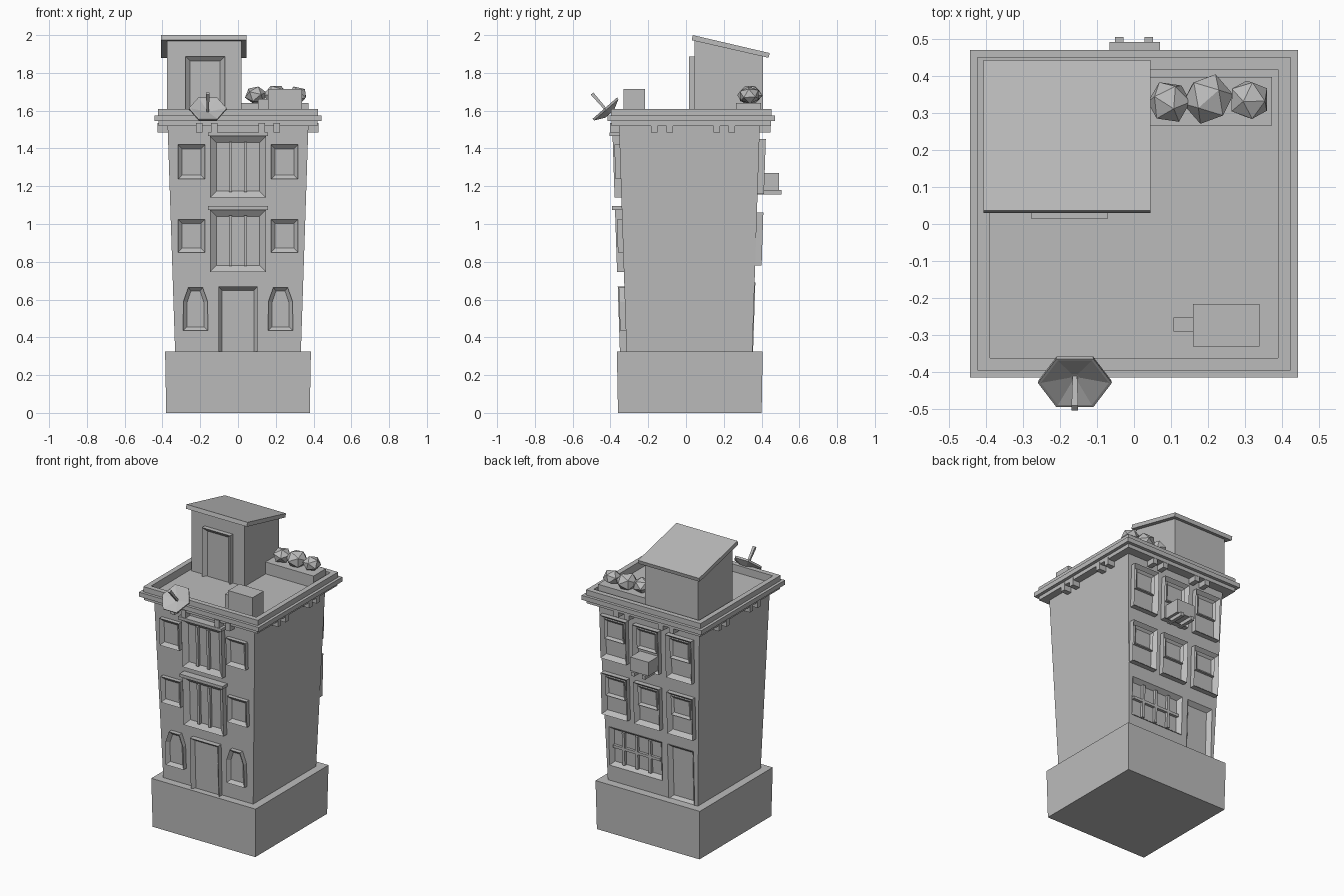
import bpy, bmesh, math
from mathutils import Vector, Matrix

if "Cube" in bpy.data.objects:
    bpy.data.objects.remove(bpy.data.objects["Cube"])

grey = bpy.data.materials.new("plain grey")
grey.use_nodes = True
COLOUR = (0.5, 0.5, 0.5, 1)
grey.diffuse_color = COLOUR
grey.node_tree.nodes["Principled BSDF"].inputs["Base Color"].default_value = COLOUR


def finish(name, bm):
    bmesh.ops.recalc_face_normals(bm, faces=bm.faces)
    mesh = bpy.data.meshes.new(name)
    bm.to_mesh(mesh)
    bm.free()
    mesh.materials.append(grey)
    ob = bpy.data.objects.new(name, mesh)
    bpy.context.collection.objects.link(ob)
    return ob


def loft(bm, rings, caps=True):
    """Join rings of points with quads, close both ends; returns the last cap."""
    loops = [[bm.verts.new(p) for p in r] for r in rings]
    for a, b in zip(loops, loops[1:]):
        n = len(a)
        for i in range(n):
            bm.faces.new((a[i], a[(i + 1) % n], b[(i + 1) % n], b[i]))
    bm.faces.new(loops[0])
    return bm.faces.new(loops[-1])


def square_tower(name, profile, cy):
    """Stack of square sections given as (half width, height)."""
    bm = bmesh.new()
    corners = ((-1, -1), (1, -1), (1, 1), (-1, 1))
    loft(bm, [[(sx * h, cy + sy * h, z) for sx, sy in corners] for h, z in profile])
    return finish(name, bm)


def box(name, x0, x1, y0, y1, z0, z1):
    return side_prism(name, ((y0, z0), (y1, z0), (y1, z1), (y0, z1)), x0, x1)


def side_prism(name, outline, x0, x1):
    bm = bmesh.new()
    loft(bm, [[(x, y, z) for y, z in outline] for x in (x0, x1)])
    return finish(name, bm)


# Leaning walls: map (across, height, distance out) to a point
WALL_Y = 0.018

def half(z):
    return 0.333 + (z - 0.325) * 0.0332

def front(u, z, d):
    return (u, WALL_Y - half(z) - d, z)

def back(u, z, d):
    return (u, WALL_Y + half(z) + d, z)

def shed_wall(u, z, d):
    return (u, 0.045 - d, z)

def rect(u0, u1, z0, z1):
    return ((u0, z0), (u1, z0), (u1, z1), (u0, z1))


def panel(name, wall, outline, d=0.03, border=0.0, recess=0.0, sunk=-0.02):
    """Plate on a wall; with a border its middle is pushed in."""
    bm = bmesh.new()
    face = loft(bm, [[wall(u, z, k) for u, z in outline] for k in (sunk, d)])
    bmesh.ops.recalc_face_normals(bm, faces=bm.faces)
    if border:
        bmesh.ops.inset_individual(bm, faces=[face], thickness=border, use_even_offset=True)
        shift = Vector(wall(0, 1, 0)) - Vector(wall(0, 1, recess))
        bmesh.ops.translate(bm, verts=face.verts, vec=shift)
    return finish(name, bm)


# Main masses
square_tower("base_block", [(0.38, 0), (0.386, 0.325)], 0.02)
tower = square_tower("tower_walls", [(half(0.3), 0.3), (half(1.54), 1.54)], WALL_Y)
square_tower("cornice", [(0.36, 1.52), (0.422, 1.52), (0.422, 1.545), (0.443, 1.545),
                         (0.443, 1.575), (0.424, 1.575), (0.424, 1.61), (0.39, 1.61),
                         (0.39, 1.56)], 0.028)

# Paired brackets under the cornice on all four sides
for k, u in enumerate((-0.205, -0.125, 0.125, 0.205)):
    a, b = u - 0.017, u + 0.017
    box(f"front_bracket_{k}", a, b, -0.402, -0.33, 1.485, 1.535)
    box(f"back_bracket_{k}", a, b, 0.37, 0.448, 1.485, 1.535)
    for s, side in ((1, "left"), (-1, "right")):
        x0, x1 = sorted((s * 0.35, s * 0.425))
        box(f"{side}_bracket_{k}", x0, x1, a + 0.038, b + 0.038, 1.485, 1.535)

# Front: small windows, arched windows and door
for s, side in ((1, "left"), (-1, "right")):
    for floor, z0, z1 in (("middle", 0.85, 1.025), ("upper", 1.237, 1.42)):
        c = s * 0.246
        panel(f"front_{floor}_{side}_window", front,
              rect(c - 0.072, c + 0.072, z0, z1), 0.028, 0.022, 0.02)
    c = s * 0.225
    arch = [(c + u, z) for u, z in ((-0.066, 0.435), (0.066, 0.435), (0.064, 0.59),
                                    (0.038, 0.665), (-0.038, 0.665), (-0.064, 0.59))]
    panel(f"front_arched_{side}_window", front, arch, 0.03, 0.02, 0.02)
panel("front_door", front, rect(-0.104, 0.104, 0.305, 0.668), 0.035, 0.02, 0.025)

# Front: three-light bay windows with head mouldings
for floor, z0, z1 in (("middle", 0.747, 1.075), ("upper", 1.14, 1.465)):
    panel(f"front_{floor}_bay", front, rect(-0.148, 0.148, z0, z1), 0.036, 0.034, 0.025)
    for u in (-0.04, 0.04):
        panel(f"front_{floor}_mullion", front, rect(u - 0.008, u + 0.008, z0 + 0.03, z1 - 0.03), 0.03)
    panel(f"front_{floor}_head", front, rect(-0.16, 0.16, z1, z1 + 0.02), 0.052)

# Back: two rows of sash windows
for floor, z0, z1 in (("middle", 0.78, 1.06), ("upper", 1.16, 1.45)):
    for k, c in enumerate((-0.235, 0.01, 0.25)):
        panel(f"back_{floor}_window_{k}", back, rect(c - 0.095, c + 0.095, z0, z1), 0.034, 0.024, 0.03)
        mid = (z0 + z1) / 2
        panel(f"back_{floor}_upper_sash_{k}", back,
              rect(c - 0.072, c + 0.072, mid - 0.012, z1 - 0.023), 0.02, 0.016, 0.012)

# Back: wide shop window and door set into the wall
wide = rect(-0.075, 0.315, 0.43, 0.69)
door = rect(-0.31, -0.12, 0.32, 0.69)
for outline in (wide, door):
    cutter = panel("opening_cutter", back, outline, 0.05, sunk=-0.03)
    cutter.hide_render = True
    mod = tower.modifiers.new("opening", "BOOLEAN")
    mod.operation, mod.object, mod.solver = "DIFFERENCE", cutter, "EXACT"
    bpy.context.view_layer.objects.active = tower
    bpy.ops.object.modifier_apply(modifier=mod.name)
    bpy.data.objects.remove(cutter)
panel("back_wide_window", back, wide, 0.004, 0.022, 0.028, sunk=-0.04)
for k in range(1, 4):
    u = -0.075 + 0.39 * k / 4
    panel(f"back_wide_mullion_{k}", back, rect(u - 0.009, u + 0.009, 0.45, 0.67), -0.006, sunk=-0.04)
panel("back_wide_transom", back, rect(-0.055, 0.295, 0.551, 0.569), -0.006, sunk=-0.04)
panel("back_door", back, door, 0.004, 0.022, 0.026, sunk=-0.04)

# Back: window cooling unit on two rails
box("cooling_unit", -0.066, 0.07, 0.38, 0.492, 1.178, 1.27)
for u in (-0.04, 0.04):
    box("cooling_unit_rail", u - 0.012, u + 0.012, 0.37, 0.506, 1.155, 1.18)

# Roof shed with sloping lid and door
side_prism("roof_shed", ((0.045, 1.55), (0.408, 1.55), (0.408, 1.895), (0.045, 1.98)), -0.375, 0.018)
side_prism("shed_lid", ((0.03, 1.973), (0.437, 1.88), (0.443, 1.905), (0.036, 2.0)), -0.407, 0.045)
panel("shed_door", shed_wall, rect(-0.278, -0.07, 1.535, 1.887), 0.03, 0.025, 0.022)

# Roof vent box with its pipe
box("vent_box", 0.16, 0.34, -0.332, -0.216, 1.55, 1.715)
box("vent_pipe", 0.107, 0.17, -0.291, -0.253, 1.55, 1.662)

# Planter with faceted shrubs
box("planter", 0.0, 0.373, 0.266, 0.398, 1.55, 1.64)
for k, (x, y, r, turn) in enumerate(((0.095, 0.33, 0.06, 0.4), (0.2, 0.338, 0.07, 1.1), (0.312, 0.336, 0.058, 2.0))):
    bm = bmesh.new()
    bmesh.ops.create_icosphere(bm, subdivisions=1, radius=r)
    bm.transform(Matrix.Translation((x, y, 1.682)) @ Matrix.Diagonal((1, 1, 0.82, 1))
                 @ Matrix.Rotation(turn, 4, (1, 0.6, 0.4)))
    finish(f"shrub_{k}", bm)

# Six-sided dish tilted up and forward, with its feed arm
tilt = Matrix.Translation((-0.16, -0.43, 1.613)) @ Matrix.Rotation(math.radians(41), 4, "X")

def hexagon(r, z):
    return [(r * math.cos(i * math.pi / 3), r * math.sin(i * math.pi / 3), z) for i in range(6)]

bm = bmesh.new()
loft(bm, [hexagon(0.035, -0.04), hexagon(0.098, -0.012), hexagon(0.1, 0), hexagon(0.092, 0), hexagon(0.012, -0.022)])
bm.transform(tilt)
finish("dish", bm)
bm = bmesh.new()
loft(bm, [[(sx * w, sy * w, z) for sx, sy in ((-1, -1), (1, -1), (1, 1), (-1, 1))]
          for w, z in ((0.006, -0.03), (0.009, 0.103))])
bm.transform(tilt)
finish("dish_arm", bm)
